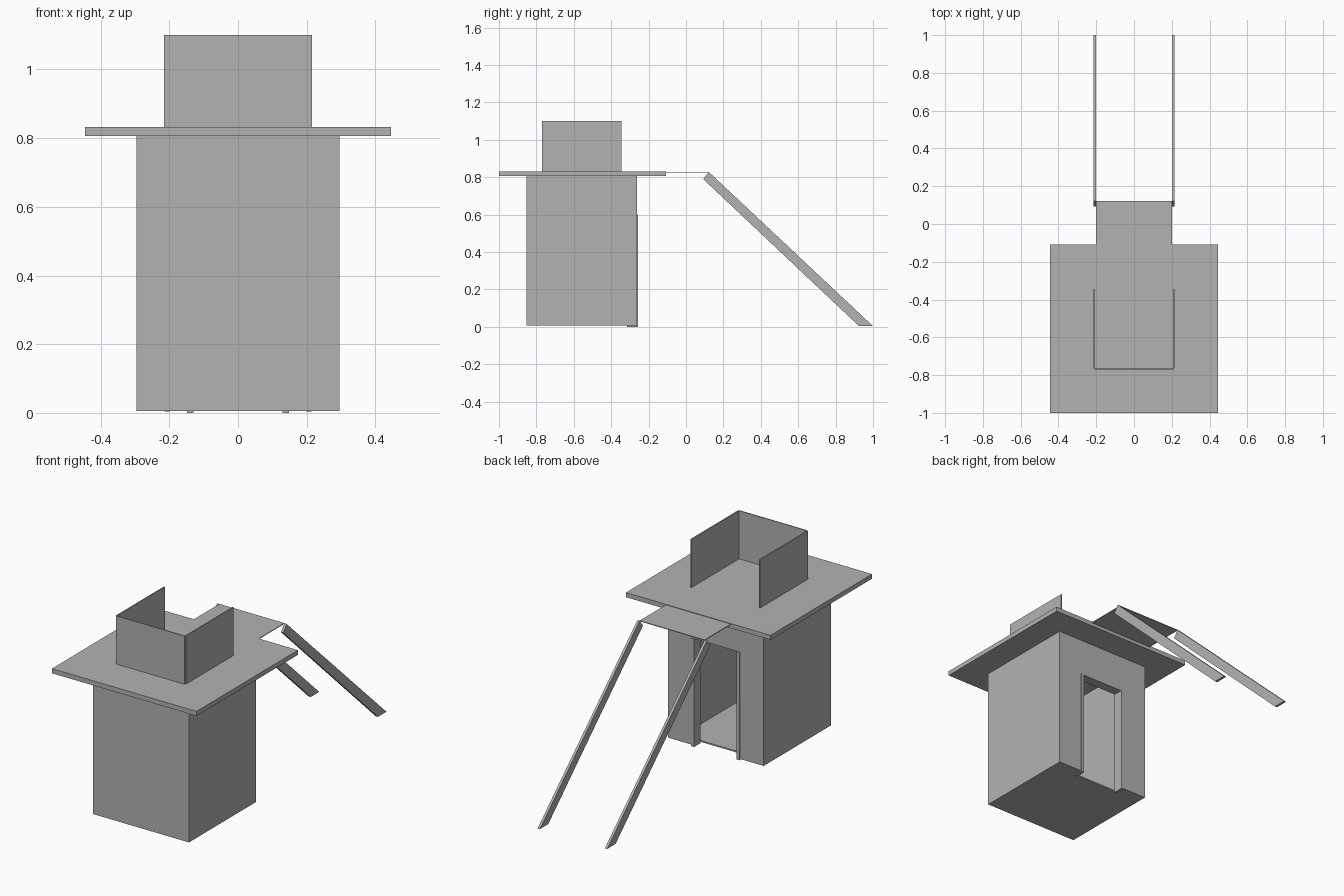
import bpy
import bmesh

if "Cube" in bpy.data.objects:
    bpy.data.objects.remove(bpy.data.objects["Cube"])

grey = bpy.data.materials.new("plain grey")
grey.diffuse_color = (0.448, 0.448, 0.448, 1)
grey.use_nodes = True
grey.node_tree.nodes["Principled BSDF"].inputs["Base Color"].default_value = grey.diffuse_color


def finish(name, bm):
    bmesh.ops.recalc_face_normals(bm, faces=bm.faces)
    mesh = bpy.data.meshes.new(name)
    bm.to_mesh(mesh)
    bm.free()
    mesh.materials.append(grey)
    obj = bpy.data.objects.new(name, mesh)
    bpy.context.collection.objects.link(obj)
    return obj


def prism(name, profile, axis, lo, hi):
    """Extrude a closed 2D profile along x, y or z."""
    def place(a, b, t):
        return {"x": (t, a, b), "y": (a, t, b), "z": (a, b, t)}[axis]
    bm = bmesh.new()
    low = [bm.verts.new(place(a, b, lo)) for a, b in profile]
    high = [bm.verts.new(place(a, b, hi)) for a, b in profile]
    bm.faces.new(low)
    bm.faces.new(high)
    n = len(profile)
    for i in range(n):
        j = (i + 1) % n
        bm.faces.new((low[i], low[j], high[j], high[i]))
    return finish(name, bm)


def box(name, x0, x1, y0, y1, z0, z1):
    return prism(name, [(x0, y0), (x1, y0), (x1, y1), (x0, y1)], "z", z0, z1)


W, T, D = 0.295, 0.053, 0.148       # half width, wall thickness, half door width
FRONT, BACK = -0.852, -0.262
BASE, EAVES, TOP = 0.006, 0.806, 0.832

# Booth: floor, front wall and a back wall with a doorway
box("floor", -W + T, W - T, FRONT + T, BACK - T, BASE, BASE + 0.008)
box("front_wall", -W, W, FRONT, FRONT + T, BASE, EAVES)
prism("back_wall", [(-W, BASE), (-D, BASE), (-D, 0.6), (D, 0.6), (D, BASE),
                    (W, BASE), (W, EAVES), (-W, EAVES)], "y", BACK - T, BACK)

# Roof slab, front parapet and thin landing
box("roof", -0.445, 0.445, -1.0, -0.108, EAVES, TOP)
box("front_parapet", -0.21, 0.21, -0.77, -0.764, TOP, 1.1)
box("landing", -0.2, 0.2, -0.108, 0.122, 0.825, 0.829)

# Mirrored parts: side walls, door jambs, side parapets and sloping rails
for side, s in (("left", -1), ("right", 1)):
    def pair(name, a, b, *rest):
        x0, x1 = sorted((s * a, s * b))
        box(side + "_" + name, x0, x1, *rest)
    pair("wall", W - T, W, FRONT + T, BACK - T, BASE, EAVES)
    pair("door_jamb", D - 0.018, D, -0.315, -0.257, 0.0, 0.6)
    pair("parapet", 0.208, 0.215, -0.766, -0.345, TOP, 1.1)
    prism(side + "_rail", [(0.092, 0.79), (0.122, 0.828), (1.0, 0.004),
                           (0.925, 0.004)], "x", s * 0.2, s * 0.214)
